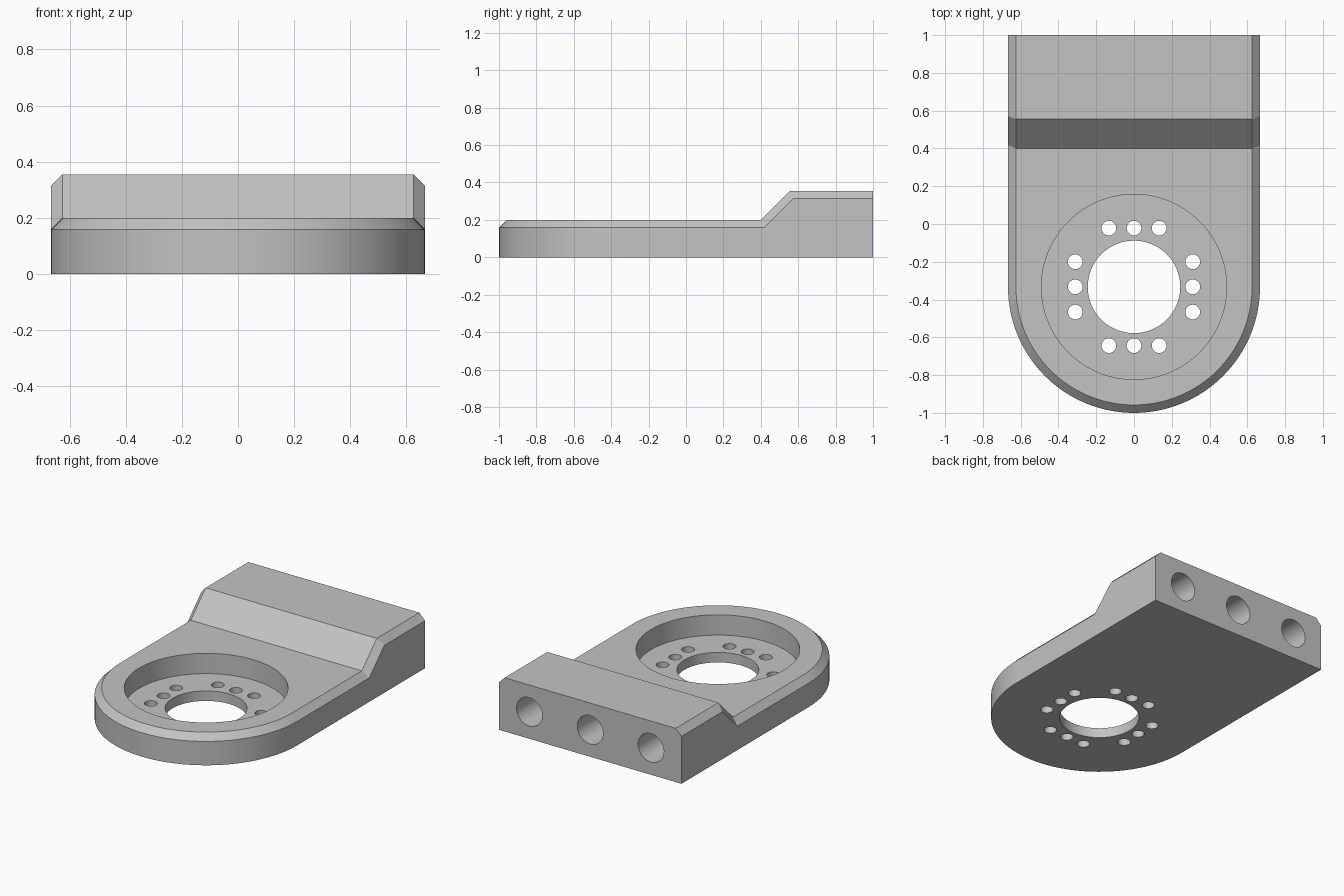
import bpy, bmesh, math

if "Cube" in bpy.data.objects:
    bpy.data.objects.remove(bpy.data.objects["Cube"])

W, C = 0.667, 0.042          # half width, chamfer size
LOW, HIGH = 0.2, 0.355       # heights of the two levels
CY = -0.333                  # centre of the rounded end
SEG = 64

grey = bpy.data.materials.new("grey")
grey.diffuse_color = (0.55, 0.55, 0.55, 1)
grey.use_nodes = True
grey.node_tree.nodes["Principled BSDF"].inputs["Base Color"].default_value = grey.diffuse_color


def outline(r, ramp_start, ramp_end, z_low, z_high):
    """Open U-shaped loop from the back left, around the front, to the back right."""
    right = [(r, ramp_start, z_low), (r, ramp_end, z_high), (r, 1.0, z_high)]
    left = [(-x, y, z) for x, y, z in reversed(right)]
    arc = []
    for i in range(SEG + 1):
        a = math.pi + math.pi * i / SEG
        arc.append((r * math.cos(a), CY + r * math.sin(a), z_low))
    return left + arc + right


# Stepped plate: base, chamfer foot and chamfer top loops
k = C * math.tan(math.radians(22.5))
y0, y1 = 0.40, 0.40 + HIGH - LOW
bm = bmesh.new()
foot = outline(W, y0 + k, y1 + k, LOW - C, HIGH - C)
top = outline(W - C, y0, y1, LOW, HIGH)
A = [bm.verts.new((x, y, 0)) for x, y, z in foot]
B = [bm.verts.new(p) for p in foot]
T = [bm.verts.new(p) for p in top]
for lo, hi in ((A, B), (B, T)):
    for i in range(len(lo) - 1):
        bm.faces.new((lo[i], lo[i + 1], hi[i + 1], hi[i]))
bm.faces.new(A[::-1])                                  # underside
bm.faces.new((A[-1], A[0], B[0], T[0], T[-1], B[-1]))  # back end
bm.faces.new((T[0], T[1], T[-2], T[-1]))               # raised block top
bm.faces.new((T[1], T[2], T[-3], T[-2]))               # ramp
bm.faces.new(T[2:-2])                                  # lower top
bmesh.ops.recalc_face_normals(bm, faces=bm.faces)
mesh = bpy.data.meshes.new("mounting_plate")
bm.to_mesh(mesh)
bm.free()
plate = bpy.data.objects.new("mounting_plate", mesh)
bpy.context.collection.objects.link(plate)
mesh.materials.append(grey)


def cut(name, r, depth, loc, rot=(0, 0, 0), sides=32):
    """Subtract a cylinder from the plate."""
    bpy.ops.mesh.primitive_cylinder_add(vertices=sides, radius=r, depth=depth,
                                        location=loc, rotation=rot)
    tool = bpy.context.object
    tool.name = name
    tool.data.materials.append(grey)
    mod = plate.modifiers.new(name, 'BOOLEAN')
    mod.operation, mod.solver, mod.object = 'DIFFERENCE', 'EXACT', tool
    bpy.context.view_layer.objects.active = plate
    bpy.ops.object.modifier_apply(modifier=name)
    bpy.data.objects.remove(tool, do_unlink=True)


# Round recess and centre bore
FLOOR = 0.066
cut("recess", 0.49, 0.4, (0, CY, FLOOR + 0.2), sides=96)
cut("centre_bore", 0.245, 0.4, (0, CY, 0), sides=64)

# Four rows of three small holes around the bore
for s in (-1, 1):
    for t in (-0.133, 0, 0.133):
        cut("row_hole", 0.039, 0.4, (t, CY + s * 0.311, 0), sides=24)
        cut("side_hole", 0.039, 0.4, (s * 0.311, CY + t, 0), sides=24)

# Blind holes in the back end
DEPTH = 0.42
for x in (-0.444, 0, 0.444):
    cut("back_hole", 0.094, DEPTH * 2, (x, 1.0, 0.178), (math.pi / 2, 0, 0), 48)

bpy.ops.object.select_all(action='DESELECT')
plate.select_set(True)
bpy.context.view_layer.objects.active = plate
bpy.ops.object.shade_smooth_by_angle(angle=math.radians(25))
